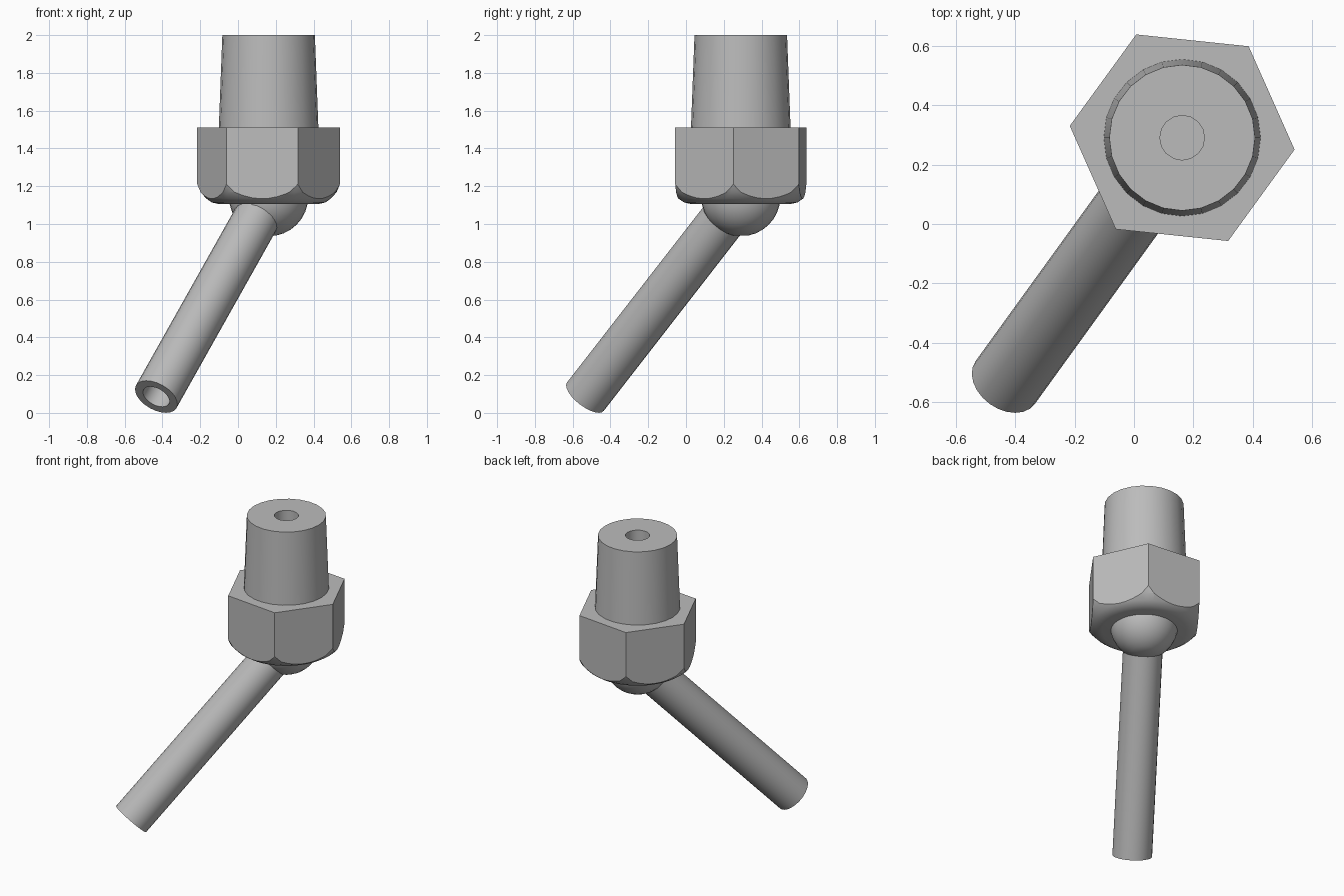
import bpy, bmesh, math
from mathutils import Vector, Matrix

if "Cube" in bpy.data.objects:
    bpy.data.objects.remove(bpy.data.objects["Cube"], do_unlink=True)

metal = bpy.data.materials.new("grey metal")
metal.use_nodes = True
grey = (0.5, 0.5, 0.5, 1)
metal.diffuse_color = grey
metal.node_tree.nodes["Principled BSDF"].inputs["Base Color"].default_value = grey

AXIS = Vector((0.162, 0.29, 0))             # vertical centre line
BALL = AXIS + Vector((0, 0, 1.145))         # pivot of the tube
TIP = Vector((-0.433, -0.533, 0.0855))      # open end of the tube
DIRECTION = (TIP - BALL).normalized()
LENGTH = (TIP - BALL).length


def lathe(name, profile, sides, frame, turn=0):
    """Closed solid turned from (radius, height) points about the frame's z axis."""
    bm = bmesh.new()
    rings = [[bm.verts.new((r * math.cos(a), r * math.sin(a), z))
              for a in [turn + math.tau * i / sides for i in range(sides)]]
             for r, z in profile]
    for low, high in zip(rings, rings[1:]):
        for i in range(sides):
            j = (i + 1) % sides
            bm.faces.new((low[i], low[j], high[j], high[i]))
    bm.faces.new(rings[0][::-1])
    bm.faces.new(rings[-1])
    bm.transform(frame)
    bmesh.ops.recalc_face_normals(bm, faces=bm.faces)
    mesh = bpy.data.meshes.new(name)
    bm.to_mesh(mesh)
    bm.free()
    mesh.materials.append(metal)
    obj = bpy.data.objects.new(name, mesh)
    bpy.context.collection.objects.link(obj)
    return obj


def boolean(obj, cutter, operation="DIFFERENCE"):
    mod = obj.modifiers.new(operation.lower(), "BOOLEAN")
    mod.operation = operation
    mod.solver = "EXACT"
    mod.object = cutter


def finish(obj, angle=30):
    """Apply the cuts, then smooth with sharp edges kept."""
    bpy.ops.object.select_all(action="DESELECT")
    obj.select_set(True)
    bpy.context.view_layer.objects.active = obj
    for mod in list(obj.modifiers):
        bpy.ops.object.modifier_apply(modifier=mod.name)
    bpy.ops.object.shade_smooth_by_angle(angle=math.radians(angle))


upright = Matrix.Translation(AXIS)
slanted = Matrix.Translation(BALL) @ DIRECTION.to_track_quat("Z", "Y").to_matrix().to_4x4()

# Cutters: the two bores and the rounded envelope of the nut
bore = lathe("bore_cutter", [(0.075, 1.145), (0.075, 2.1)], 16, upright)
tube_bore = lathe("tube_bore_cutter", [(0.077, -0.05), (0.077, LENGTH + 0.1)], 24, slanted)
envelope = lathe("nut_envelope", [(0.26, 1.105), (0.30, 1.114), (0.329, 1.134), (0.36, 1.168),
                                  (0.38, 1.21), (0.40, 1.27), (0.40, 1.6)], 48, upright)

# Hexagonal nut with a rounded lower rim
nut = lathe("hex_nut", [(0.38, 1.0), (0.38, 1.51)], 6, upright, math.radians(-6))
boolean(nut, envelope, "INTERSECT")
boolean(nut, bore)

# Tapered stub on top
stub = lathe("tapered_stub", [(0.264, 1.5), (0.245, 2.0)], 24, upright)
boolean(stub, bore)

# Ball joint under the nut
steps = 16
arc = [math.pi * (i / steps - 0.5) for i in range(1, steps)]
ball = lathe("ball_joint", [(0.21 * math.cos(a), 0.21 * math.sin(a)) for a in arc],
             32, Matrix.Translation(BALL))
boolean(ball, bore)
boolean(ball, tube_bore)

# Slanted hollow tube
tube = lathe("slanted_tube", [(0.123, 0.11), (0.123, LENGTH)], 24, slanted)
boolean(tube, tube_bore)

for part in (nut, stub, ball, tube):
    finish(part)
for cutter in (bore, tube_bore, envelope):
    bpy.data.objects.remove(cutter, do_unlink=True)
